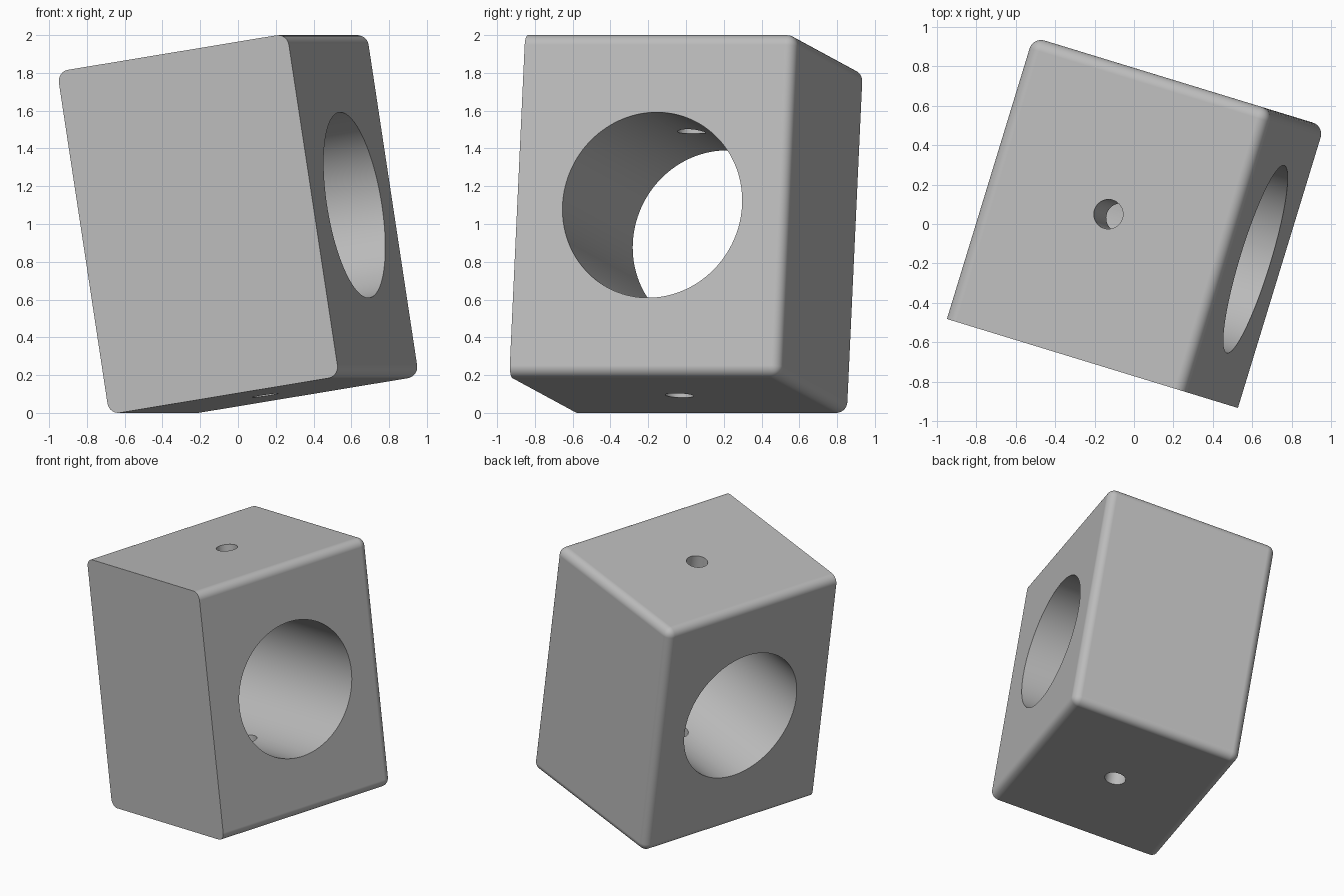
import bpy, bmesh
from math import radians
from mathutils import Matrix, Vector

cube = bpy.data.objects.get("Cube")
if cube:
    bpy.data.objects.remove(cube, do_unlink=True)

WIDTH, DEPTH, HEIGHT = 1.289, 1.495, 1.838
FILLET = 0.06
BORE_RADIUS, PIN_RADIUS = 0.497, 0.075

# Plain grey material
grey = bpy.data.materials.new("light grey")
grey.use_nodes = True
colour = (0.5, 0.5, 0.5, 1)
grey.diffuse_color = colour
grey.node_tree.nodes["Principled BSDF"].inputs["Base Color"].default_value = colour


def add_object(name, bm):
    mesh = bpy.data.meshes.new(name)
    bm.to_mesh(mesh)
    bm.free()
    mesh.materials.append(grey)
    obj = bpy.data.objects.new(name, mesh)
    bpy.context.collection.objects.link(obj)
    return obj


def add_cutter(name, radius, sides, turn):
    bm = bmesh.new()
    bmesh.ops.create_cone(bm, cap_ends=True, segments=sides, radius1=radius,
                          radius2=radius, depth=3, matrix=turn)
    cutter = add_object(name, bm)
    cutter.hide_render = True
    return cutter


# Block: every edge is rounded except the four around the front face
bm = bmesh.new()
bmesh.ops.create_cube(bm, size=1, matrix=Matrix.Diagonal((WIDTH, DEPTH, HEIGHT, 1)))
rounded = [e for e in bm.edges if any(v.co.y > 0 for v in e.verts)]
bmesh.ops.bevel(bm, geom=rounded, offset=FILLET, segments=8, profile=0.5,
                affect='EDGES', clamp_overlap=True)
block = add_object("bored_block", bm)

# Wide bore from side to side, and a pin hole from top to bottom
cutters = [
    add_cutter("bore_cutter", BORE_RADIUS, 128, Matrix.Rotation(radians(90), 4, 'Y')),
    add_cutter("pin_hole_cutter", PIN_RADIUS, 48, Matrix.Identity(4)),
]
bpy.context.view_layer.objects.active = block
block.select_set(True)
for cutter in cutters:
    mod = block.modifiers.new(cutter.name, 'BOOLEAN')
    mod.operation = 'DIFFERENCE'
    mod.solver = 'EXACT'
    mod.object = cutter
    bpy.ops.object.modifier_apply(modifier=mod.name)
for cutter in cutters:
    bpy.data.objects.remove(cutter, do_unlink=True)

# Tilt the block, then centre it and stand it on the ground
tilt = Matrix.Rotation(radians(-17), 4, 'Z') @ Matrix.Rotation(radians(-9), 4, 'Y')
block.data.transform(tilt)
points = [v.co for v in block.data.vertices]
low = Vector([min(p[i] for p in points) for i in range(3)])
high = Vector([max(p[i] for p in points) for i in range(3)])
middle = (low + high) / 2
block.data.transform(Matrix.Translation((-middle.x, -middle.y, -low.z)))

# Smooth fillets and holes, flat faces
bpy.ops.object.shade_smooth_by_angle(angle=radians(30))
normals = block.modifiers.new("face_normals", 'WEIGHTED_NORMAL')
normals.keep_sharp = True
